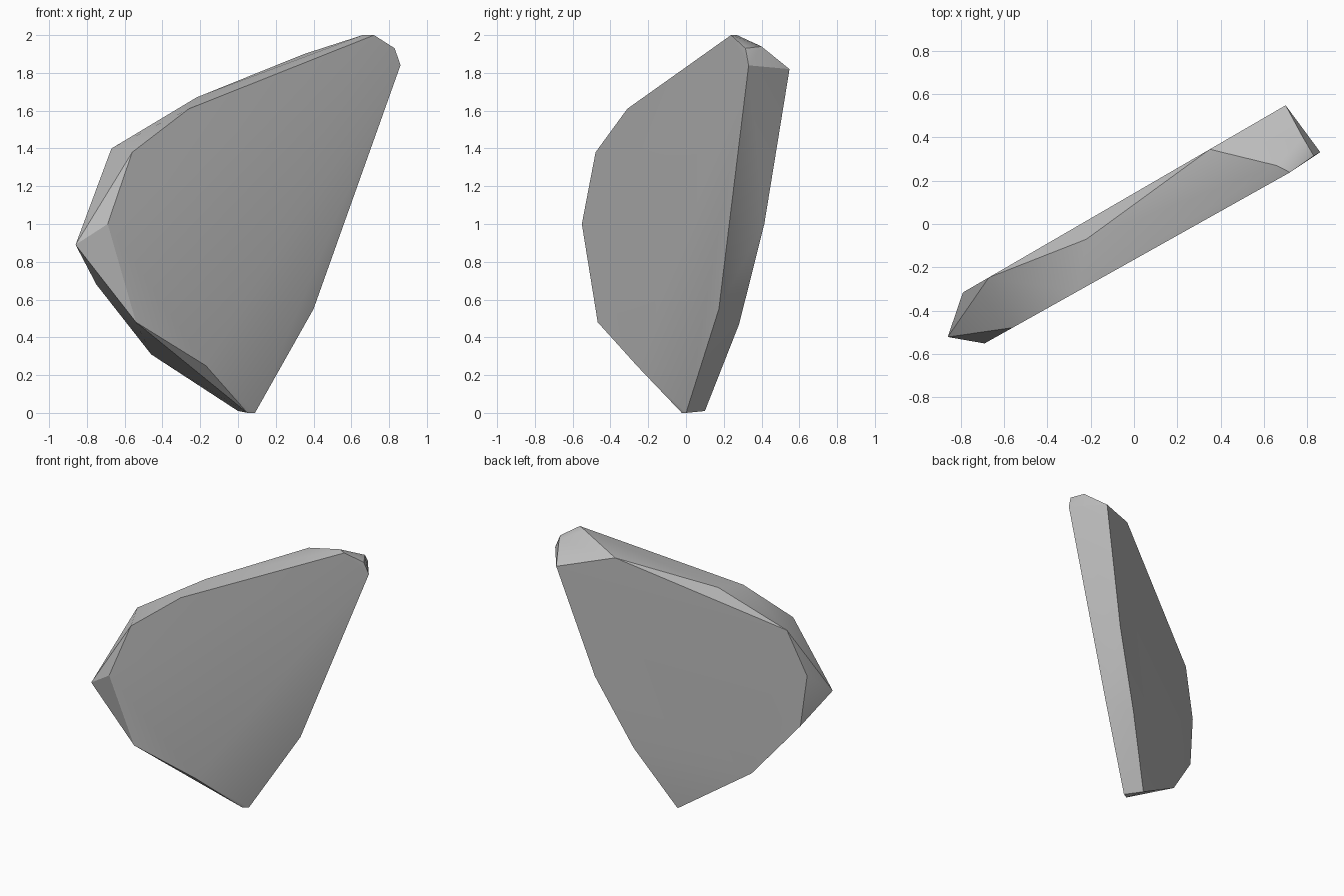
import bpy
import bmesh
import math

cube = bpy.data.objects.get("Cube")
if cube:
    bpy.data.objects.remove(cube, do_unlink=True)


def make_material(name, colour):
    """Plain matte material with one flat colour."""
    material = bpy.data.materials.new(name)
    material.use_nodes = True
    material.diffuse_color = colour
    shader = material.node_tree.nodes["Principled BSDF"]
    shader.inputs["Base Color"].default_value = colour
    shader.inputs["Roughness"].default_value = 0.9
    return material


def place_outline(mesh, outline, slope, depth):
    """Stand an (x, z) outline on a vertical plane turned across the slab."""
    for x, z in outline:
        mesh.verts.new((x, slope * x + depth, z))


FRONT_SLOPE, BACK_SLOPE = 0.56, 0.58

# Broad front face of the slab
front_face = [(-.54, .48), (-.69, 1), (-.56, 1.38), (-.26, 1.61), (.72, 2), (-.17, .25)]
# Blunt upper corner and the lower edge that falls back from the front
upper_corner = [(.86, 1.84), (.83, 1.93)]
lower_edge = [(.4, .55), (.09, 0), (.05, 0)]
# Broad back face and its foot
back_face = [(-.46, .31), (-.75, .68), (-.79, 1.06), (-.67, 1.4),
             (.35, 1.9), (.7, 1.82), (.47, 1), (.24, .47)]
back_foot = [(0, .01)]
# Chipped points between the two faces
side_tip = [(-.86, .89)]
top_bend = [(-.22, 1.67)]
top_ridge = [(.66, 2)]
corner_chip = [(.78, 1.94)]

rock_mesh = bmesh.new()
place_outline(rock_mesh, front_face, FRONT_SLOPE, -.165)
place_outline(rock_mesh, upper_corner, FRONT_SLOPE, -.15)
place_outline(rock_mesh, lower_edge, FRONT_SLOPE, -.05)
place_outline(rock_mesh, back_face, BACK_SLOPE, .142)
place_outline(rock_mesh, back_foot, BACK_SLOPE, .1)
place_outline(rock_mesh, side_tip, FRONT_SLOPE, -.04)
place_outline(rock_mesh, top_bend, FRONT_SLOPE, .053)
place_outline(rock_mesh, top_ridge, FRONT_SLOPE, -.1)
place_outline(rock_mesh, corner_chip, FRONT_SLOPE, -.037)

# Wrap the outlines in one faceted shell and drop any buried points
bmesh.ops.convex_hull(rock_mesh, input=rock_mesh.verts[:])
buried = [vert for vert in rock_mesh.verts if not vert.link_faces]
bmesh.ops.delete(rock_mesh, geom=buried, context='VERTS')
bmesh.ops.recalc_face_normals(rock_mesh, faces=rock_mesh.faces[:])

mesh_data = bpy.data.meshes.new("rock_slab")
rock_mesh.to_mesh(mesh_data)
rock_mesh.free()
rock = bpy.data.objects.new("rock_slab", mesh_data)
bpy.context.collection.objects.link(rock)
mesh_data.materials.append(make_material("stone grey", (.5, .5, .5, 1)))

# Soft shading across gentle bends, crisp chipped edges
bpy.ops.object.select_all(action='DESELECT')
rock.select_set(True)
bpy.context.view_layer.objects.active = rock
bpy.ops.object.shade_smooth_by_angle(angle=math.radians(30))
